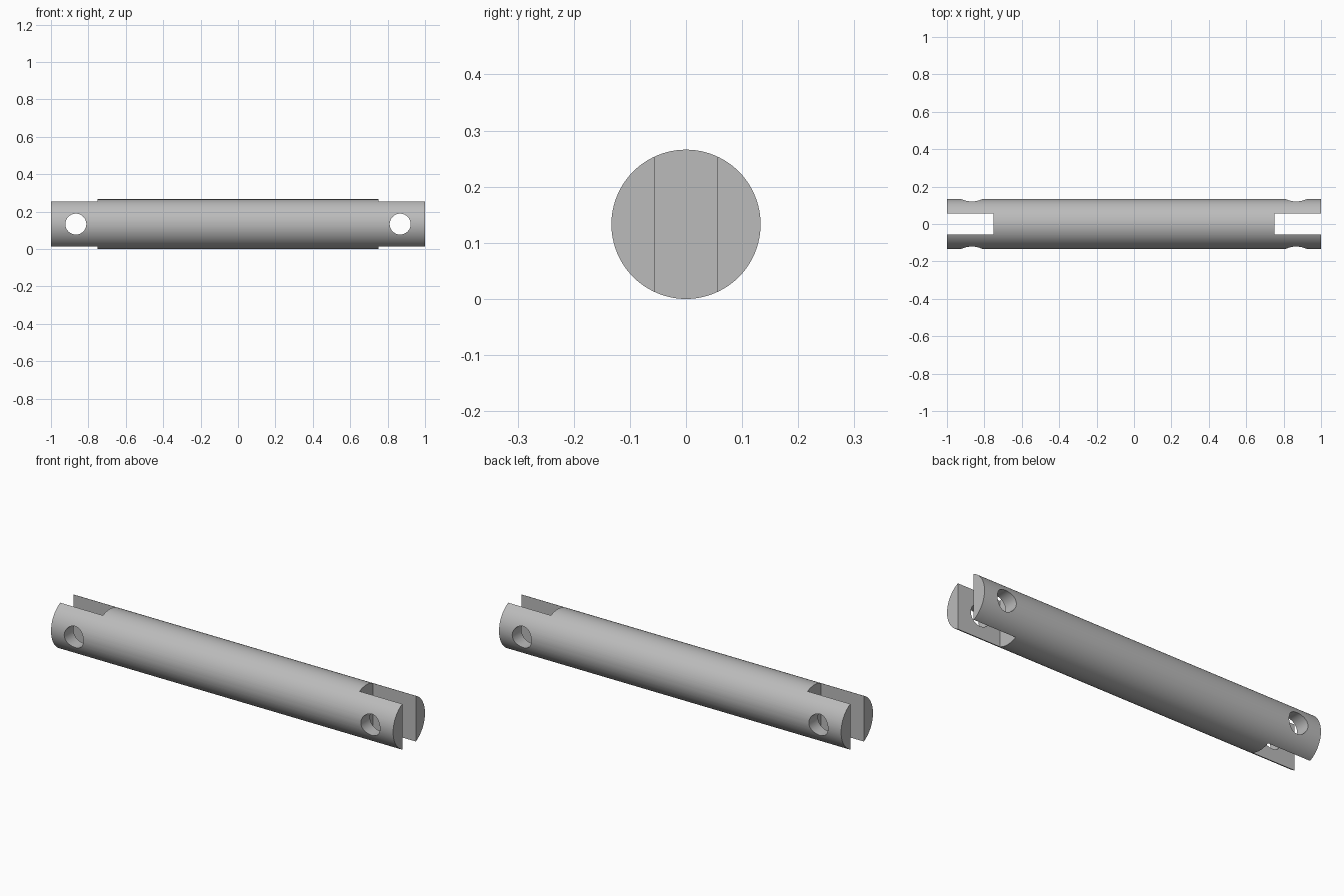
import bpy
import math

cube = bpy.data.objects.get("Cube")
if cube:
    bpy.data.objects.remove(cube, do_unlink=True)

RADIUS = 0.133
SLOT_WIDTH = 0.112
SLOT_START = 0.75
HOLE_X = 0.867
HOLE_RADIUS = 0.056

steel = bpy.data.materials.new("grey steel")
steel.use_nodes = True
colour = (0.5, 0.5, 0.5, 1)
steel.diffuse_color = colour
steel.node_tree.nodes["Principled BSDF"].inputs["Base Color"].default_value = colour


def cylinder(name, radius, length, location, rotation, sides):
    bpy.ops.mesh.primitive_cylinder_add(
        vertices=sides, radius=radius, depth=length, location=location, rotation=rotation)
    obj = bpy.context.object
    obj.name = name
    obj.data.materials.append(steel)
    return obj


def box(name, size, location):
    bpy.ops.mesh.primitive_cube_add(size=1, location=location)
    obj = bpy.context.object
    obj.name = name
    obj.scale = size
    obj.data.materials.append(steel)
    return obj


def cut(target, cutter):
    cutter.hide_render = True
    mod = target.modifiers.new("cut", 'BOOLEAN')
    mod.operation = 'DIFFERENCE'
    mod.solver = 'EXACT'
    mod.object = cutter
    bpy.context.view_layer.objects.active = target
    bpy.ops.object.modifier_apply(modifier=mod.name)
    bpy.data.objects.remove(cutter, do_unlink=True)


# Round bar along x
rod = cylinder("clevis_rod", RADIUS, 2, (0, 0, RADIUS), (0, math.pi / 2, 0), 96)

# Fork slot and cross pin hole at each end
for side in (-1, 1):
    slot_length = 0.5
    cut(rod, box("slot_cutter", (slot_length, SLOT_WIDTH, 1),
                 (side * (SLOT_START + slot_length / 2), 0, RADIUS)))
    cut(rod, cylinder("hole_cutter", HOLE_RADIUS, 1, (side * HOLE_X, 0, RADIUS),
                      (math.pi / 2, 0, 0), 48))

# Smooth round walls, crisp cut edges
bpy.ops.object.select_all(action='DESELECT')
rod.select_set(True)
bpy.context.view_layer.objects.active = rod
bpy.ops.object.shade_smooth_by_angle(angle=math.radians(30))
